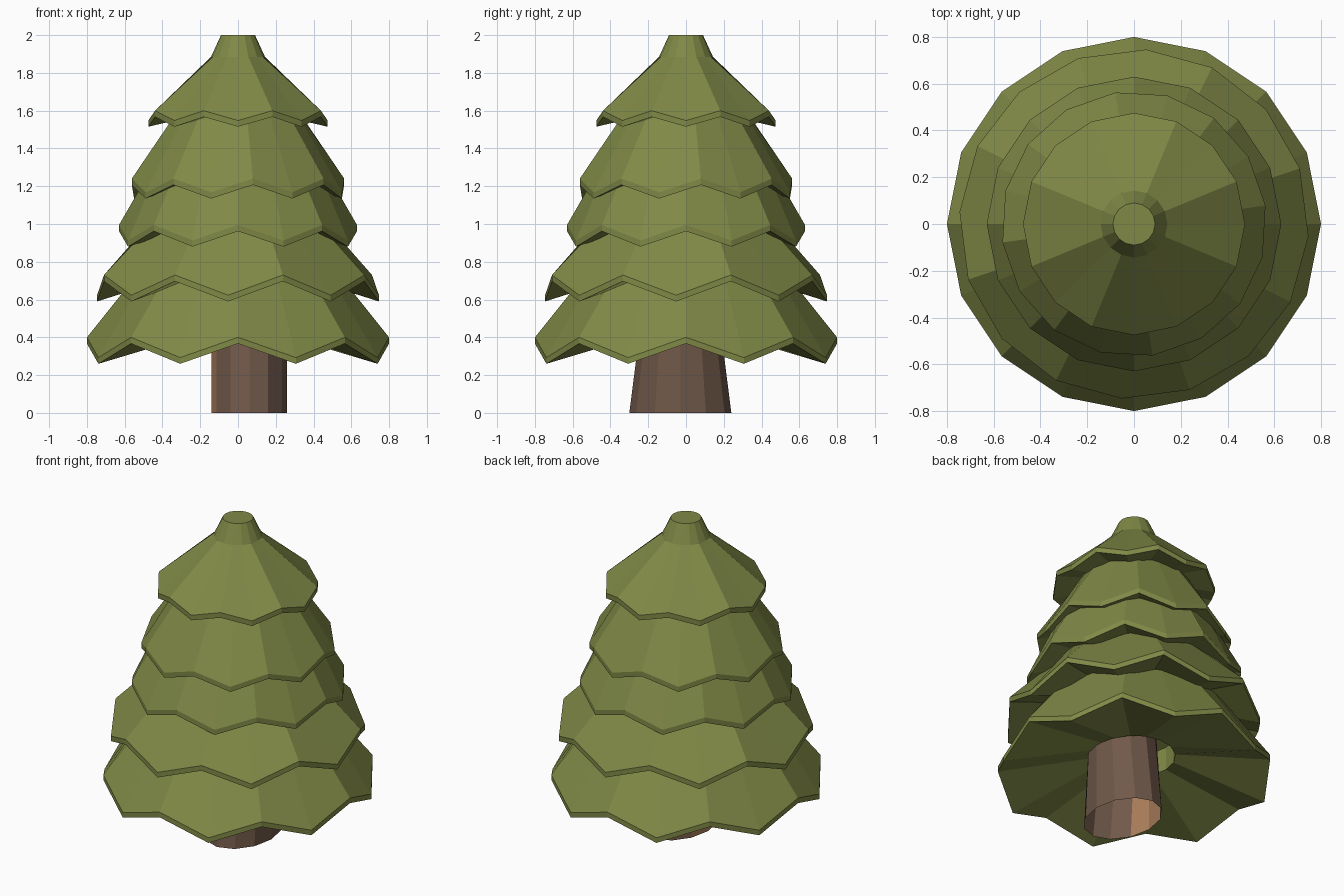
import bpy, bmesh
from math import cos, sin, radians, tau

if "Cube" in bpy.data.objects:
    bpy.data.objects.remove(bpy.data.objects["Cube"])


def material(name, rgb):
    m = bpy.data.materials.new(name)
    m.diffuse_color = (*rgb, 1)
    m.use_nodes = True
    m.node_tree.nodes["Principled BSDF"].inputs["Base Color"].default_value = m.diffuse_color
    return m


needle = material("needle green", (0.215, 0.25, 0.062))
bark = material("bark brown", (0.165, 0.10, 0.068))
cut_wood = material("light wood", (0.43, 0.225, 0.11))


def finish(bm, name, mats):
    me = bpy.data.meshes.new(name)
    bm.to_mesh(me)
    bm.free()
    for m in mats:
        me.materials.append(m)
    ob = bpy.data.objects.new(name, me)
    bpy.context.collection.objects.link(ob)
    return ob


def bridge(bm, rings):
    for a, b in zip(rings, rings[1:]):
        n = len(a)
        for i in range(n):
            j = (i + 1) % n
            bm.faces.new((a[i], a[j], b[j], b[i]))


def tier(name, r, z_high, z_low, turn, upper, hole_r, hole_z):
    """Zigzag skirt: 16 rim points, alternating high and low, high ones at turn + 45k degrees."""
    bm = bmesh.new()
    thick = 0.033

    def ring(rad, hi, lo):
        out = []
        for i in range(16):
            a = radians(turn + 22.5 * i)
            out.append(bm.verts.new((rad * cos(a), rad * sin(a), lo if i % 2 else hi)))
        return out

    rings = [ring(hole_r, hole_z + 0.15, hole_z + 0.15),   # inner wall
             ring(hole_r, hole_z, hole_z),                 # underside
             ring(r, z_high - thick, z_low),               # rim bottom
             ring(r, z_high, z_low + thick)]               # rim top
    rings += [ring(ur, uz, uz) for ur, uz in upper]        # slope
    rings.reverse()
    bridge(bm, rings)
    bm.faces.new(rings[0])
    bmesh.ops.recalc_face_normals(bm, faces=bm.faces)
    # make the shell face outward
    top = max(bm.faces, key=lambda f: f.calc_center_median().z)
    if top.normal.z < 0:
        bmesh.ops.reverse_faces(bm, faces=bm.faces)
    return finish(bm, name, [needle])


# Foliage tiers, bottom to top
tier("tier_1", 0.80, 0.40, 0.26, 0, [(0.48, 0.80)], 0.243, 0.43)
tier("tier_2", 0.748, 0.73, 0.59, -71.5, [(0.43, 1.05)], 0.22, 0.76)
tier("tier_3", 0.63, 0.995, 0.88, 0, [(0.46, 1.29)], 0.20, 1.02)
tier("tier_4", 0.568, 1.24, 1.135, -82, [(0.28, 1.66)], 0.18, 1.27)
tier("tier_5", 0.475, 1.60, 1.515, 22.5, [(0.143, 1.885), (0.09, 2.0)], 0.12, 1.60)

# Trunk: hollow, oval at the foot, with a light strip on the left side
bm = bmesh.new()
rings = []
for z, ry in ((0, 0.27), (0.55, 0.20)):
    rings.append([bm.verts.new((0.06 + 0.2 * cos(tau * i / 12),
                                -0.03 + ry * sin(tau * i / 12), z)) for i in range(12)])
bridge(bm, rings)
bm.faces.new(rings[1])
bm.normal_update()
for f in bm.faces:
    f.material_index = 1 if f.normal.x < -0.9 else 0
finish(bm, "trunk", [bark, cut_wood])
